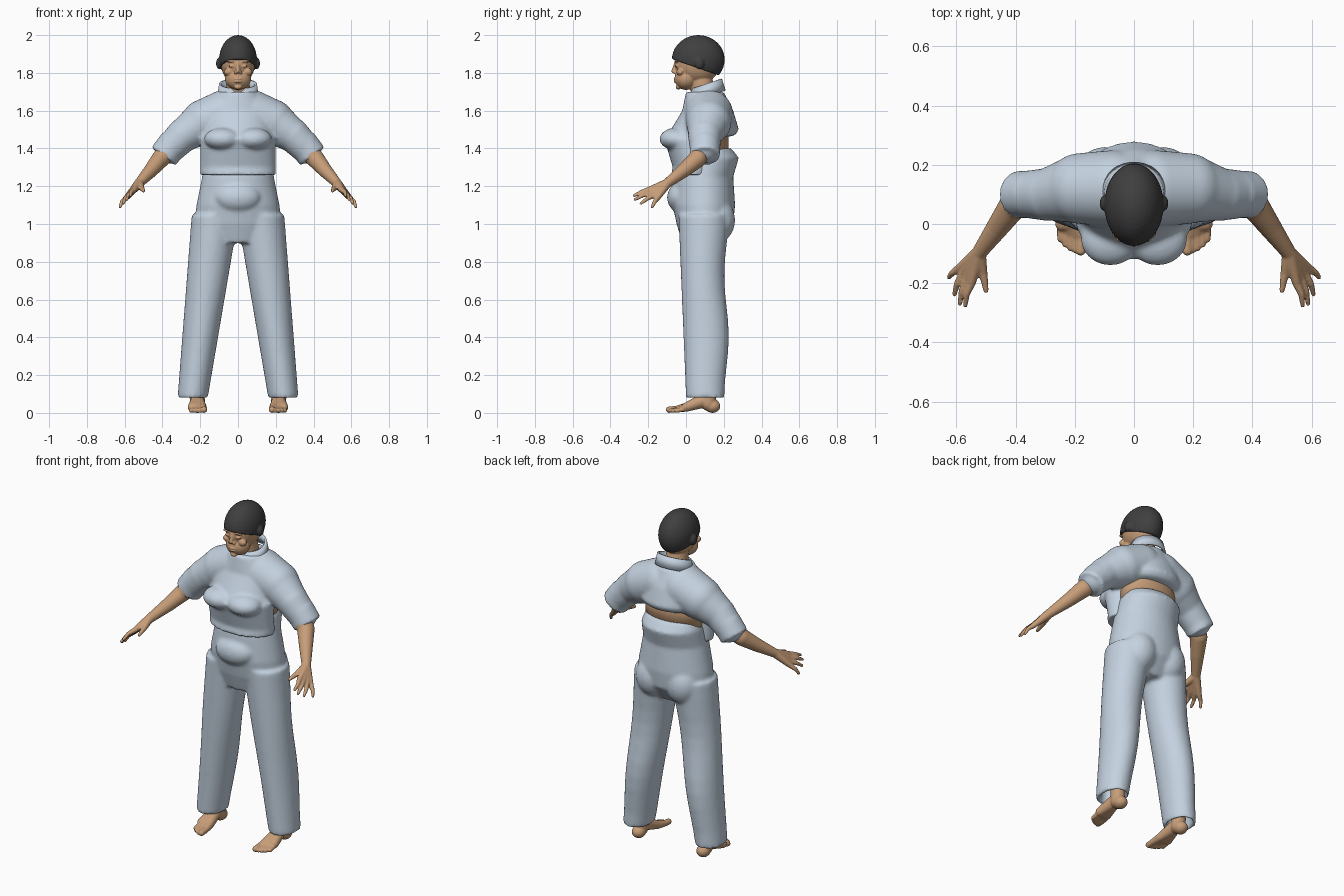
import bpy, bmesh
from math import cos, sin, pi
from mathutils import Matrix, Vector

cube = bpy.data.objects.get("Cube")
if cube:
    bpy.data.objects.remove(cube)


def material(name, *rgb):
    mat = bpy.data.materials.new(name)
    mat.use_nodes = True
    mat.diffuse_color = (*rgb, 1)
    shader = mat.node_tree.nodes["Principled BSDF"]
    shader.inputs["Base Color"].default_value = mat.diffuse_color
    shader.inputs["Roughness"].default_value = .8
    return mat


cloth = material("pale_blue_cloth", .55, .64, .74)
skin = material("tan_skin", .57, .34, .19)
dark = material("charcoal_hair", .05, .05, .05)


def bridge(bm, outlines):
    """Skin a list of point rings and cap both ends."""
    rings = [[bm.verts.new(point) for point in outline] for outline in outlines]
    for lower, upper in zip(rings, rings[1:]):
        for i in range(len(lower)):
            bm.faces.new((lower[i - 1], lower[i], upper[i], upper[i - 1]))
    bm.faces.new(rings[0])
    bm.faces.new(rings[-1])


def oval(centre_x, z, half_width, front, back, count=40):
    """Horizontal oval outline between a front and a back y."""
    middle, depth = (front + back) / 2, (back - front) / 2
    angles = [2 * pi * i / count for i in range(count)]
    return [(centre_x + half_width * cos(a), middle + depth * sin(a), z) for a in angles]


def ball(bm, centre, radii):
    place = Matrix.Translation(centre) @ Matrix.Diagonal((*radii, 1))
    bmesh.ops.create_uvsphere(bm, u_segments=32, v_segments=20, radius=1, matrix=place)


def pair(bm, centre, radii):
    """The same ball on both sides of the body."""
    x, y, z = centre
    for side in (-1, 1):
        ball(bm, (side * x, y, z), radii)


def limb(bm, side, *points):
    """Tapered round limb through (x, y, z, radius) points."""
    joints = [(Vector((side * x, y, z)), radius) for x, y, z, radius in points]
    for centre, radius in joints:
        ball(bm, centre, [radius] * 3)
    for start, end in zip(joints, joints[1:]):
        turn = (end[0] - start[0]).to_track_quat('Z', 'Y')
        bridge(bm, [[centre + turn @ Vector(point) for point in oval(0, 0, r, -r, r)]
                    for centre, r in (start, end)])


def finish(name, bm, mat):
    """Turn the mesh data into a smooth shaded object."""
    bmesh.ops.recalc_face_normals(bm, faces=bm.faces)
    for face in bm.faces:
        face.smooth = True
    mesh = bpy.data.meshes.new(name)
    bm.to_mesh(mesh)
    bm.free()
    mesh.materials.append(mat)
    part = bpy.data.objects.new(name, mesh)
    bpy.context.collection.objects.link(part)
    return part


def fuse(part, voxel, softness):
    """Merge overlapping volumes into one soft surface."""
    remesh = part.modifiers.new("fuse", 'REMESH')
    remesh.mode = 'VOXEL'
    remesh.voxel_size = voxel
    remesh.use_smooth_shade = True
    soften = part.modifiers.new("soften", 'SMOOTH')
    soften.factor = .5
    soften.iterations = softness


# Shirt: body with a raised back hem, bust and short sleeves
bm = bmesh.new()
shirt_rows = [(1.7, .1, 0, .2), (1.6, .19, -.02, .25), (1.5, .2, -.08, .28),
              (1.47, .2, -.1, .26), (1.45, .2, -.12, .17), (1.4, .2, -.1, .15),
              (1.3, .2, -.07, .15), (1.26, .2, -.08, .16)]
bridge(bm, [oval(0, *row) for row in shirt_rows])
pair(bm, (.08, -.05, 1.45), (.1, .09, .06))
for side in (-1, 1):
    limb(bm, side, (.07, .12, 1.58, .13), (.18, .12, 1.54, .12),
         (.29, .1, 1.47, .09), (.36, .1, 1.4, .08))
    cuff_axis = Vector((side * .6, 0, -.8))
    turn = cuff_axis.to_track_quat('Z', 'Y')
    shoulder = Vector((side * .34, .1, 1.43))
    bridge(bm, [[shoulder + cuff_axis * along + turn @ Vector(point)
                 for point in oval(0, 0, .08, -.08, .08)] for along in (0, .09)])
fuse(finish("shirt", bm, cloth), .009, 7)

# Collar: thin tilted band, low at the throat
bm = bmesh.new()
bridge(bm, [oval(0, 1.68, .11, .01, .21), oval(0, 1.75, .1, .03, .19)])
caps = [face for face in bm.faces if len(face.verts) > 4]
bmesh.ops.delete(bm, geom=caps, context='FACES_ONLY')
for vert in bm.verts:
    vert.co.z += (vert.co.y - .13) / 3
collar = finish("collar", bm, cloth)
collar.modifiers.new("thickness", 'SOLIDIFY').thickness = .012

# Trousers: hips, belly, seat and two legs with hollow hems
bm = bmesh.new()
hip_rows = [(1.4, .16, 0, .24), (1.35, .18, -.03, .28), (1.25, .19, -.06, .25),
            (1.1, .22, -.07, .26), (1, .23, -.05, .25), (.9, .15, -.02, .18)]
bridge(bm, [oval(0, *row) for row in hip_rows])
ball(bm, (0, -.03, 1.14), (.12, .07, .08))
pair(bm, (.1, .16, 1.02), (.1, .1, .12))
steps = 12
for side in (-1, 1):
    leg = []
    for i in range(steps + 1):
        t = i / steps
        width = .125 - .045 * t
        back = .215 + .012 * cos(3 * pi * t)
        leg.append(oval(side * (.12 + .12 * t), 1.05 - .97 * t, width, .04 * t - .04, back))
    ankle_x = side * .235
    leg.append(oval(ankle_x, .08, .06, .02, .19))
    leg.append(oval(ankle_x, .18, .05, .03, .18))
    bridge(bm, leg)
fuse(finish("trousers", bm, cloth), .01, 7)

# Bare lower back between shirt and trousers
bm = bmesh.new()
bridge(bm, [oval(0, z, .175, 0, .225) for z in (1.34, 1.55)])
finish("lower_back", bm, skin)

# Head: skull, jaw, neck and face
bm = bmesh.new()
ball(bm, (0, .06, 1.85), (.09, .12, .11))
ball(bm, (0, 0, 1.77), (.07, .06, .06))
limb(bm, 1, (0, .08, 1.76, .06), (0, .1, 1.64, .07))
limb(bm, 1, (0, -.055, 1.85, .008), (0, -.065, 1.81, .012))
for lip_z in (1.754, 1.768):
    ball(bm, (0, -.056, lip_z), (.022, .01, .006))
ball(bm, (0, -.04, 1.725), (.02, .015, .013))
pair(bm, (.013, -.058, 1.802), (.009, .01, .008))
pair(bm, (.034, -.05, 1.836), (.017, .008, .007))
pair(bm, (.036, -.05, 1.862), (.026, .013, .007))
pair(bm, (.05, -.03, 1.805), (.025, .02, .02))
fuse(finish("head", bm, skin), .004, 2)

# Hair: close cap cut on a slope from forehead to nape, with covered ears
bm = bmesh.new()
ball(bm, (0, .065, 1.87), (.1, .14, .13))
bmesh.ops.bisect_plane(bm, geom=bm.verts[:] + bm.edges[:] + bm.faces[:],
                       plane_co=(0, .05, 1.83), plane_no=(0, -.35, -1), clear_outer=True)
rim = [edge for edge in bm.edges if edge.is_boundary]
bmesh.ops.holes_fill(bm, edges=rim, sides=0)
pair(bm, (.1, .07, 1.85), (.016, .026, .03))
fuse(finish("hair", bm, dark), .005, 2)

for side, label in ((1, "left"), (-1, "right")):
    # Arm, four fingers fanned from index to little, and thumb
    bm = bmesh.new()
    wrist = (.525, -.1, 1.215, .025)
    limb(bm, side, (.33, .1, 1.43, .055), (.41, .06, 1.345, .048),
         (.46, -.01, 1.285, .038), wrist)
    for i in range(4):
        t = i / 3
        knuckle = Vector((.55, -.2, 1.18)).lerp((.59, -.15, 1.14), t)
        tip = Vector((.57, -.275, 1.15)).lerp((.625, -.18, 1.09), t)
        tip.y -= .03 * sin(pi * t)
        middle = knuckle.lerp(tip, .5) + Vector((.006, 0, .004))
        limb(bm, side, wrist, (*knuckle, .015), (*middle, .011), (*tip, .008))
    limb(bm, side, wrist, (.51, -.165, 1.19, .015), (.5, -.225, 1.175, .009))
    fuse(finish(label + "_arm", bm, skin), .005, 2)

    # Foot: ankle, heel and five toes shrinking outwards
    bm = bmesh.new()
    limb(bm, side, (.22, .12, .24, .04), (.215, .12, .05, .04))
    ball(bm, (side * .215, .14, .036), (.038, .042, .036))
    for i in range(5):
        thick = .017 if i == 0 else .012
        toe_x, toe_y = .18 + .017 * i, .0025 * i * i - .09
        limb(bm, side, (.215, .085, .062, .037), (.19 + .013 * i, 0, .03, .024),
             (toe_x, toe_y + .04, .02, thick), (toe_x, toe_y, thick, thick))
    fuse(finish(label + "_foot", bm, skin), .005, 2)
